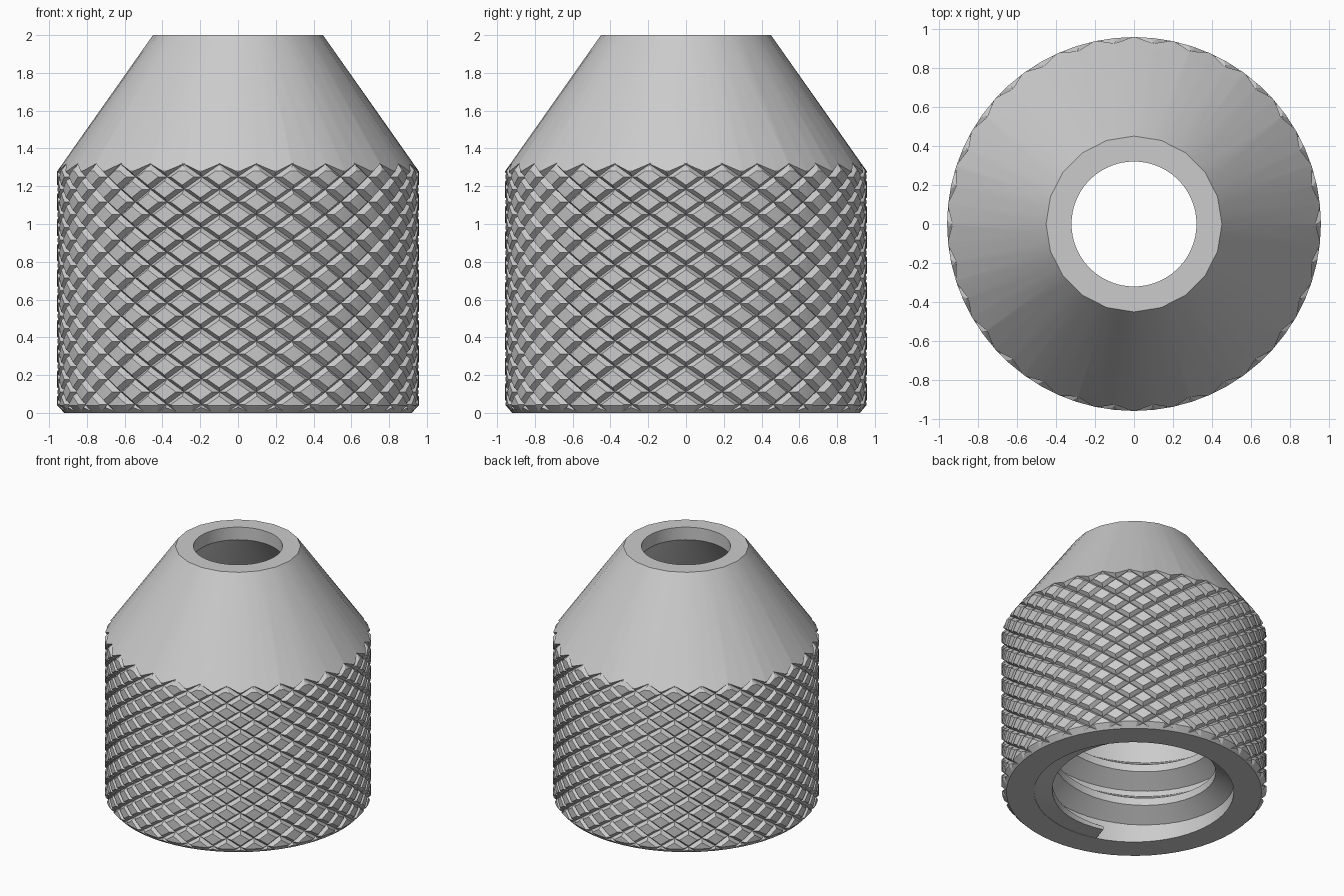
import bpy, bmesh, math
from mathutils import Vector

scene_cube = bpy.data.objects.get("Cube")
if scene_cube:
    bpy.data.objects.remove(scene_cube, do_unlink=True)

R, DEPTH, SEGMENTS = 0.957, 0.03, 60
COLUMNS, ROW = 30, 0.134          # knurl lattice

steel = bpy.data.materials.new("satin_grey")
steel.use_nodes = True
grey = (0.6, 0.6, 0.6, 1)
steel.diffuse_color = grey
steel.node_tree.nodes["Principled BSDF"].inputs["Base Color"].default_value = grey


def polar(r, angle, z):
    return Vector((r * math.cos(angle), r * math.sin(angle), z))


def make_object(name, bm):
    bmesh.ops.remove_doubles(bm, verts=bm.verts, dist=1e-5)
    bmesh.ops.recalc_face_normals(bm, faces=bm.faces)
    mesh = bpy.data.meshes.new(name)
    bm.to_mesh(mesh)
    bm.free()
    mesh.materials.append(steel)
    obj = bpy.data.objects.new(name, mesh)
    bpy.context.collection.objects.link(obj)
    return obj


def sweep(bm, rings, closed):
    """Skin a list of closed cross-sections."""
    n = len(rings[0])
    pairs = list(zip(rings, rings[1:] + rings[:1])) if closed else zip(rings, rings[1:])
    for a, b in pairs:
        for k in range(n):
            bm.faces.new((a[k], a[(k + 1) % n], b[(k + 1) % n], b[k]))


# Sleeve: turned body with tapered nose, through hole and hollow inside
profile = [(0.92, 0), (R, 0.04), (R, 1.28), (0.45, 2), (0.32, 2),
           (0.32, 1.9), (0.72, 1.335), (0.72, 0)]
bm = bmesh.new()
rings = []
for i in range(SEGMENTS):
    angle = 2 * math.pi * i / SEGMENTS
    ring = []
    for r, z in profile:
        if r == 0.45:             # nose rim has fewer, straight sides
            half = math.pi / 20
            r *= math.cos(half) / math.cos(angle % (2 * half) - half)
        ring.append(bm.verts.new(polar(r, angle, z)))
    rings.append(ring)
sweep(bm, rings, True)
sleeve = make_object("knurled_sleeve", bm)

# Knurl block: lattice of pyramids whose valleys are the crossing grooves
bm = bmesh.new()
step = 2 * math.pi / COLUMNS
valley = R - DEPTH
peak = valley + DEPTH * 0.5 / 0.17
rows = int(2.6 / ROW) * 2
z_start = 1.25 - ROW * round(1.6 / ROW)
front = -math.pi / 2 + step / 2
for j in range(rows):
    z = z_start + j * ROW / 2
    for i in range(COLUMNS):
        angle = front + step * (i + (j % 2) / 2)
        tip = polar(peak, angle, z)
        corners = [polar(valley, angle + step / 2, z), polar(valley, angle, z + ROW / 2),
                   polar(valley, angle - step / 2, z), polar(valley, angle, z - ROW / 2)]
        for a, b in zip(corners, corners[1:] + corners[:1]):
            bm.faces.new([bm.verts.new(p) for p in (a, b, tip)])
bmesh.ops.remove_doubles(bm, verts=bm.verts, dist=1e-4)
for z, direction in ((-0.1, -1), (2.1, 1)):
    cut = bmesh.ops.bisect_plane(bm, geom=bm.verts[:] + bm.edges[:] + bm.faces[:],
                                 plane_co=(0, 0, z), plane_no=(0, 0, direction),
                                 clear_outer=True)
    rim = [e for e in cut["geom_cut"] if isinstance(e, bmesh.types.BMEdge)]
    bmesh.ops.holes_fill(bm, edges=rim, sides=0)
knurl = make_object("knurl_cutter", bm)
knurl.hide_render = True

# Keep only what lies inside both shapes
bpy.context.view_layer.objects.active = sleeve
mod = sleeve.modifiers.new("knurling", "BOOLEAN")
mod.operation, mod.solver, mod.object = "INTERSECT", "EXACT", knurl
bpy.ops.object.modifier_apply(modifier=mod.name)
bpy.data.objects.remove(knurl, do_unlink=True)

# Internal thread: helical ridge in the bore
PITCH, TURNS, PER_TURN = 0.28, 2.25, 48
section = [(0.73, -0.125), (0.59, -0.03), (0.59, 0.03), (0.73, 0.125)]
bm = bmesh.new()
rings = []
for i in range(int(TURNS * PER_TURN) + 1):
    t = i / PER_TURN
    angle = math.radians(-108) + 2 * math.pi * t
    rings.append([bm.verts.new(polar(r, angle, max(0.003 + 0.001 * k, PITCH * t + dz)))
                  for k, (r, dz) in enumerate(section)])
sweep(bm, rings, False)
bm.faces.new(rings[0])
bm.faces.new(rings[-1])
thread = make_object("internal_thread", bm)

for obj in (sleeve, thread):
    bpy.ops.object.select_all(action="DESELECT")
    obj.select_set(True)
    bpy.context.view_layer.objects.active = obj
    bpy.ops.object.shade_smooth_by_angle(angle=math.radians(20))
